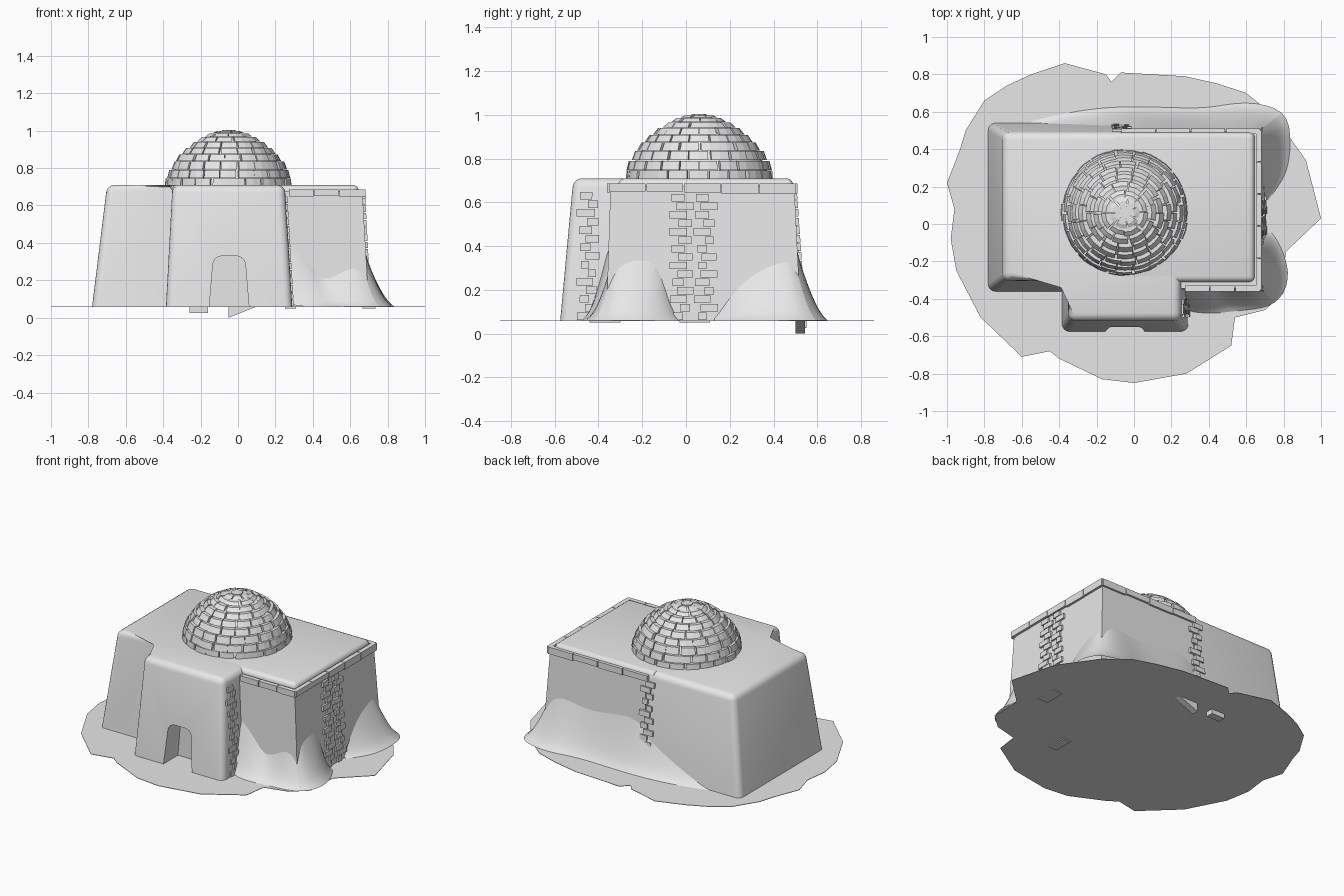
import bpy, bmesh, math, random
from mathutils import Vector

random.seed(4)
old = bpy.data.objects.get("Cube")
if old:
    bpy.data.objects.remove(old)

GROUND = 0.06
ROOF = 0.71

plaster = bpy.data.materials.new("plaster_grey")
plaster.use_nodes = True
plaster.diffuse_color = (0.8, 0.8, 0.8, 1)
plaster.node_tree.nodes["Principled BSDF"].inputs["Base Color"].default_value = (0.8, 0.8, 0.8, 1)


def add_rings(bm, rings, closed=True):
    """Bridge rings of equal length, capping both ends when closed."""
    rows = [[bm.verts.new(p) for p in ring] for ring in rings]
    n = len(rows[0])
    for a, b in zip(rows, rows[1:]):
        for i in range(n if closed else n - 1):
            j = (i + 1) % n
            bm.faces.new((a[i], a[j], b[j], b[i]))
    if closed:
        bm.faces.new(rows[0][::-1])
        bm.faces.new(rows[-1])


def finish(name, bm, smooth=False):
    bmesh.ops.recalc_face_normals(bm, faces=bm.faces[:])
    mesh = bpy.data.meshes.new(name)
    bm.to_mesh(mesh)
    bm.free()
    mesh.materials.append(plaster)
    ob = bpy.data.objects.new(name, mesh)
    bpy.context.collection.objects.link(ob)
    bpy.ops.object.select_all(action='DESELECT')
    ob.select_set(True)
    bpy.context.view_layer.objects.active = ob
    if smooth:
        bpy.ops.object.shade_smooth_by_angle(angle=math.radians(40))
    return ob


def flat_ring(points, z):
    return [(x, y, z) for x, y in points]


def rect(x0, x1, y0, y1):
    return [(x0, y0), (x1, y0), (x1, y1), (x0, y1)]


def tapered(name, low, high, z1, rounded=None, width=0.04):
    """Tapered block between two outlines; edges accepted by the rule are rounded."""
    bm = bmesh.new()
    add_rings(bm, [flat_ring(low, GROUND), flat_ring(high, z1)])
    if rounded:
        edges = [e for e in bm.edges
                 if rounded((e.verts[0].co + e.verts[1].co) / 2)]
        bmesh.ops.bevel(bm, geom=edges, offset=width, segments=4, profile=0.5,
                        affect='EDGES', clamp_overlap=True)
    return finish(name, bm, rounded is not None)


# Ground patch with an irregular rim
outline = [(1, .03), (.92, .34), (.75, .58), (.6, .7), (.45, .75), (.27, .79),
           (-.07, .81), (-.12, .76), (-.15, .8), (-.37, .86), (-.55, .8),
           (-.68, .74), (-.8, .66), (-.9, .5), (-.93, .4), (-1, .22), (-.96, .08),
           (-.98, -.08), (-.95, -.25), (-.82, -.5), (-.6, -.71), (-.45, -.68),
           (-.4, -.72), (-.17, -.83), (0, -.85), (.28, -.8), (.52, -.65),
           (.54, -.5), (.7, -.46), (.8, -.37), (.81, -.15)]
bm = bmesh.new()
add_rings(bm, [flat_ring(outline, GROUND - 0.003), flat_ring(outline, GROUND)])
finish("ground_patch", bm)

# Smooth plastered half of the house with the porch
low = [(-.78, .54), (-.78, -.36), (-.385, -.36), (-.385, -.575), (.29, -.575),
       (.29, -.28), (-.07, -.28), (-.07, .54)]
high = [(-.7, .49), (-.7, -.3), (-.35, -.3), (-.35, -.515), (.25, -.515),
        (.25, -.28), (-.07, -.28), (-.07, .49)]


def outer_edge(m):
    seam = m.x > -.08 and m.y > -.29
    inner_corner = -.4 < m.x < -.34 and -.34 < m.y < -.32
    return m.z > GROUND + 0.01 and not seam and not inner_corner


house = tapered("plastered_house", low, high, ROOF, outer_edge)

# Doorway cut into the porch
arch = [(-.155, .04), (.06, .04)]
for cx, start in ((-.01, 0), (-.085, 90)):
    for k in range(6):
        a = math.radians(start + k * 18)
        arch.append((cx + .05 * math.cos(a), .28 + .05 * math.sin(a)))
bm = bmesh.new()
add_rings(bm, [[(x, y, z) for x, z in arch] for y in (-.8, -.42)])
cutter = finish("door_cutter", bm)
cutter.hide_render = True
cut = house.modifiers.new("doorway", 'BOOLEAN')
cut.operation = 'DIFFERENCE'
cut.solver = 'EXACT'
cut.object = cutter
bpy.context.view_layer.objects.active = house
bpy.ops.object.modifier_apply(modifier="doorway")
bpy.data.objects.remove(cutter)

# Roof of the worn half, and its exposed walls
tapered("worn_half_roof", rect(-.1, .645, -.31, .49), rect(-.1, .645, -.31, .49),
        ROOF - 0.001, lambda m: m.z > .1 and m.x > -.09, 0.03)
tapered("exposed_walls", rect(-.05, .7, -.365, .525), rect(-.05, .665, -.345, .495), .675)


def add_box(bm, center, along, normal, up, size):
    """Box with its width, depth and height along the given axes."""
    a, n, u = (Vector(v).normalized() * s / 2 for v, s in zip((along, normal, up), size))
    c = Vector(center)
    add_rings(bm, [[c - a - n + k * u, c + a - n + k * u, c + a + n + k * u, c - a + n + k * u]
                   for k in (-1, 1)])


# Broken rim strips under the roof edge
bm = bmesh.new()
for start, end in (((.27, -.345), (.675, -.345)), ((.668, -.355), (.668, .505)),
                   ((.675, .495), (-.07, .495))):
    a, b = Vector((*start, 0)), Vector((*end, 0))
    run = b - a
    side = Vector((run.y, -run.x, 0))
    pieces = max(3, round(run.length / .17))
    for i in range(pieces):
        mid = a + run * ((i + .5) / pieces)
        drop = random.uniform(.035, .05)
        mid.z = .686 - drop / 2
        add_box(bm, mid, run, side, (0, 0, 1), (run.length / pieces - .004, .03, drop))
finish("roof_rim", bm)


# Columns of exposed bricks where the plaster has broken away
def brick_column(name, foot, top, along, normal, z0, stacks):
    foot, top, along = Vector(foot), Vector(top), Vector(along)
    bm = bmesh.new()
    rows = 15
    lean = top - foot
    for i in range(rows):
        t = (i + .5) / rows
        if foot.lerp(top, t).z < z0:
            continue
        for s in stacks:
            width = random.uniform(.035, .085)
            shift = s + (.016 if i % 2 else -.016)
            add_box(bm, foot.lerp(top, t) + along * shift, along, normal, lean,
                    (width, .022, lean.length / rows - .005))
    finish(name, bm)


brick_column("right_wall_bricks", (.7, .04, .06), (.67, .04, .64), (0, 1, 0), (1, 0, 0),
             .06, (-.06, .05))
brick_column("porch_side_bricks", (.288, -.45, .06), (.253, -.44, .65), (0, 1, 0), (1, 0, 0),
             .06, (0,))
brick_column("back_wall_bricks", (-.07, .538, .06), (-.07, .496, .65), (1, 0, 0), (0, 1, 0),
             .15, (0,))

# Brick dome: a plain core with staggered rings of bricks
DX, DY = -.05, .06
profile = [(.337, .695), (.328, .745), (.308, .79), (.28, .835), (.246, .873),
           (.207, .908), (.165, .94), (.122, .965), (.082, .985), (.042, .998)]


def dome_point(r, angle, z):
    return (DX + r * math.cos(angle), DY + r * math.sin(angle), z)


bm = bmesh.new()
add_rings(bm, [[dome_point(r - .018, k * math.tau / 32, z) for k in range(32)]
               for r, z in profile])
finish("dome_core", bm, True)

bm = bmesh.new()
for row, ((r0, z0), (r1, z1)) in enumerate(zip(profile, profile[1:])):
    count = max(7, round(math.tau * r0 / .095))
    step = math.tau / count
    for k in range(count):
        mid = (k + .5 * (row % 2)) * step + random.uniform(-.06, .06) * step
        half = step / 2 - .004 / r0
        out = r0 + random.uniform(-.004, .004)
        lip = out - .55 * (r0 - r1)
        inner = max(r1 - .035, .008)
        rings = []
        for r, z in ((out, z0 + .003), (lip, z1)):
            rings.append([dome_point(inner, mid - half, z), dome_point(r, mid - half, z),
                          dome_point(r * 1.004, mid, z), dome_point(r, mid + half, z),
                          dome_point(inner, mid + half, z)])
        add_rings(bm, rings)
finish("dome_bricks", bm)

bm = bmesh.new()
add_rings(bm, [[dome_point(.036, k * math.tau / 10, z) for k in range(10)] for z in (.98, 1.003)])
finish("dome_cap", bm)


# Sand drifts: each entry is crest x, y, height, then foot x, y
def drift(name, spine):
    bm = bmesh.new()
    rows = []
    for x, y, h, fx, fy in spine:
        row = []
        for k in range(6):
            t = k / 5
            z = GROUND + (h - GROUND) * (1 - t) ** 1.5
            row.append((x + (fx - x) * t, y + (fy - y) * t, z))
        rows.append(row)
    add_rings(bm, rows, closed=False)
    ob = finish(name, bm, True)
    ob.modifiers.new("soften", 'SUBSURF').levels = 2
    ob.modifiers["soften"].render_levels = 2


drift("front_corner_drift", [
    (.27, -.35, .41, .29, -.47), (.37, -.35, .32, .42, -.48), (.45, -.35, .2, .5, -.47),
    (.55, -.35, .27, .6, -.46), (.675, -.35, .33, .77, -.44), (.675, -.25, .36, .84, -.29),
    (.67, -.13, .39, .8, -.15), (.68, -.09, .2, .75, -.06), (.685, -.04, .07, .72, -.03)])
drift("back_corner_drift", [
    (.685, .13, .08, .72, .13), (.68, .2, .2, .77, .2), (.68, .3, .29, .82, .28),
    (.67, .42, .36, .84, .42), (.66, .49, .41, .83, .62), (.56, .5, .41, .58, .66),
    (.4, .5, .38, .42, .62), (.2, .5, .4, .25, .62), (.02, .5, .43, 0, .63),
    (-.15, .5, .3, -.2, .62), (-.35, .52, .16, -.38, .59), (-.55, .53, .06, -.55, .55)])

# Loose fragments sunk below the ground
bm = bmesh.new()
for center, size in (((-.21, .525, .043), (.1, .05, .034)),
                     ((.7, .04, .054), (.07, .14, .008)),
                     ((.28, -.37, .054), (.06, .14, .008))):
    add_box(bm, center, (1, 0, 0), (0, 1, 0), (0, 0, 1), size)
add_rings(bm, [[(-.05, y, 0), (.1, y, .06), (-.05, y, .06)] for y in (.5, .545)])
finish("sunken_fragments", bm)
